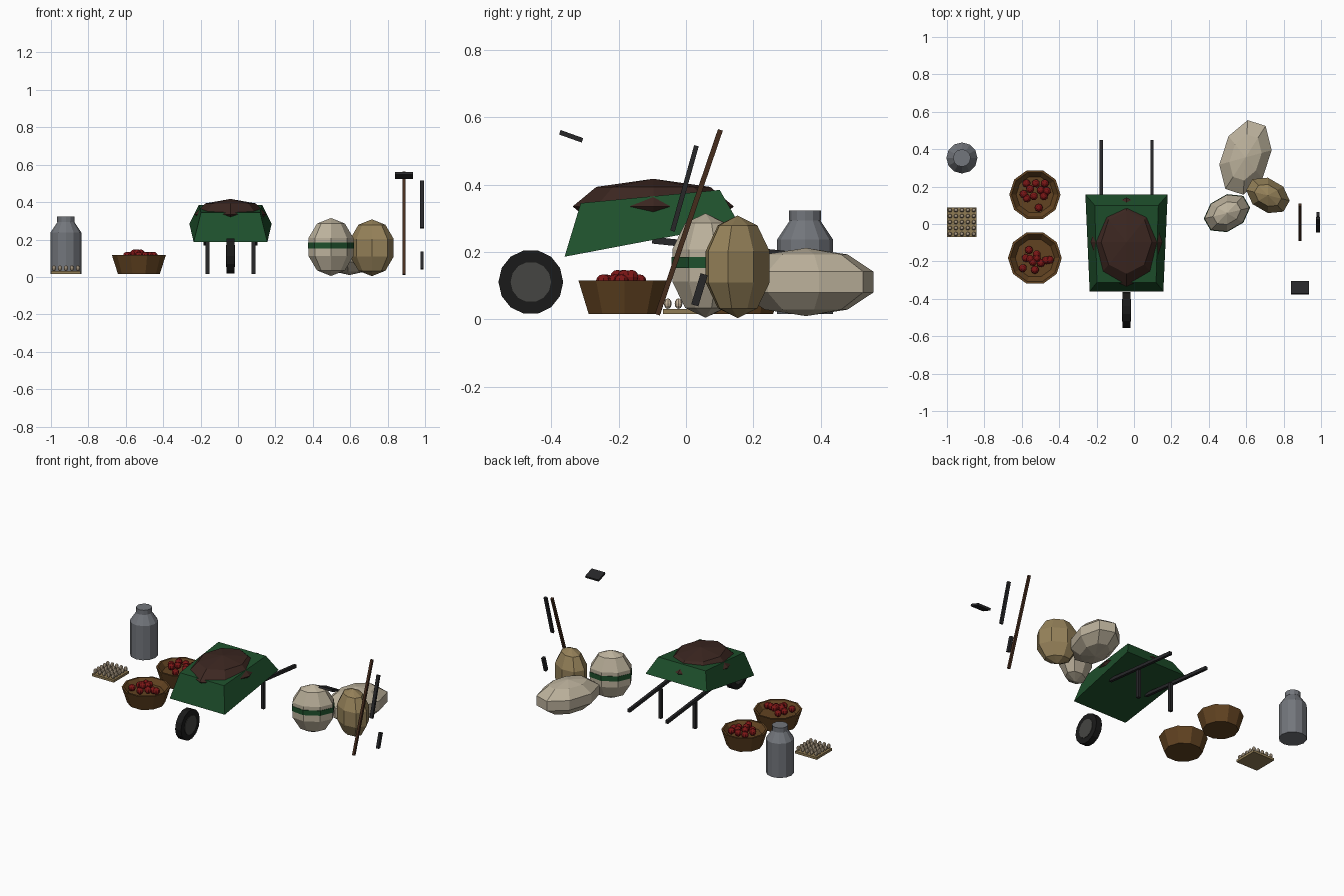
import bpy, bmesh, math
from mathutils import Matrix, Vector

if "Cube" in bpy.data.objects:
    bpy.data.objects.remove(bpy.data.objects["Cube"])


def mat(name, r, g, b):
    m = bpy.data.materials.new(name)
    m.diffuse_color = (r, g, b, 1)
    m.use_nodes = True
    m.node_tree.nodes["Principled BSDF"].inputs["Base Color"].default_value = m.diffuse_color
    return m


GREEN = mat("dark_green", .013, .08, .025)
BLACK = mat("black_metal", .02, .02, .022)
RUBBER = mat("rubber", .01, .01, .01)
HUB = mat("hub_grey", .06, .06, .055)
SOIL = mat("soil", .045, .02, .015)
CREAM = mat("cream_sack", .5, .44, .33)
TAN = mat("tan_sack", .3, .22, .1)
STEEL = mat("steel", .17, .18, .2)
WICKER = mat("wicker", .12, .055, .015)
RED = mat("apple_red", .2, .008, .008)
CARD = mat("tray_card", .28, .2, .09)
SHELL = mat("egg_shell", .6, .48, .34)
WOOD = mat("wood", .06, .025, .012)


def finish(name, bm, material):
    bmesh.ops.recalc_face_normals(bm, faces=bm.faces)
    me = bpy.data.meshes.new(name)
    bm.to_mesh(me)
    bm.free()
    me.materials.append(material)
    ob = bpy.data.objects.new(name, me)
    bpy.context.collection.objects.link(ob)
    return ob


def blob(bm, loc, size, seg, rings, turn=0, offset=0):
    """Low-poly ellipsoid."""
    m = (Matrix.Translation(loc) @ Matrix.Rotation(math.radians(turn), 4, 'Z')
         @ Matrix.Diagonal((*size, 1)) @ Matrix.Rotation(math.radians(offset), 4, 'Z'))
    bmesh.ops.create_uvsphere(bm, u_segments=seg, v_segments=rings, radius=1, matrix=m)


def lathe(name, profile, sides, loc, material, close=True):
    """Stack of rings (radius, z) joined into a flat-faced solid."""
    bm = bmesh.new()
    rings = [[bm.verts.new((loc[0] + r * math.cos(2 * math.pi * i / sides),
                            loc[1] + r * math.sin(2 * math.pi * i / sides), z))
              for i in range(sides)] for r, z in profile]
    for a, b in zip(rings, rings[1:]):
        for i in range(sides):
            j = (i + 1) % sides
            bm.faces.new((a[i], a[j], b[j], b[i]))
    if close:
        bm.faces.new(rings[0])
        bm.faces.new(rings[-1])
    return finish(name, bm, material)


def bar(name, a, b, width, depth, material):
    """Box between two points lying in a plane of constant x."""
    a, b = Vector(a), Vector(b)
    d = b - a
    bm = bmesh.new()
    m = (Matrix.Translation((a + b) / 2) @ Matrix.Rotation(math.atan2(-d.y, d.z), 4, 'X')
         @ Matrix.Diagonal((width, depth, d.length, 1)))
    bmesh.ops.create_cube(bm, size=1, matrix=m)
    return finish(name, bm, material)


def disc(name, loc, radius, width, sides, material):
    bm = bmesh.new()
    m = Matrix.Translation(loc) @ Matrix.Rotation(math.pi / 2, 4, 'Y')
    bmesh.ops.create_cone(bm, cap_ends=True, segments=sides, radius1=radius,
                          radius2=radius, depth=width, matrix=m)
    return finish(name, bm, material)


# Wheelbarrow: tilted tray, soil mound, wheel, handles and legs
CX = -.04
bm = bmesh.new()
rings = []
for prof in (((.197, -.36, .186), (.22, .157, .284)), ((.158, -.312, .345), (.17, .1, .384))):
    (fx, fy, fz), (bx, by, bz) = prof
    rings.append([bm.verts.new(p) for p in ((CX - fx, fy, fz), (CX + fx, fy, fz),
                                            (CX + bx, by, bz), (CX - bx, by, bz))])
for i in range(4):
    j = (i + 1) % 4
    bm.faces.new((rings[0][i], rings[0][j], rings[1][j], rings[1][i]))
bm.faces.new(rings[0])
bm.faces.new(rings[1])
finish("barrow_tray", bm, GREEN)

bm = bmesh.new()
blob(bm, (CX, -.097, .335), (.192, .239, .082), 8, 4)
finish("soil_mound", bm, SOIL)

disc("barrow_tyre", (CX, -.46, .111), .096, .042, 14, RUBBER)
disc("barrow_hub", (CX, -.46, .111), .06, .048, 14, HUB)
for side, s in (("left", -1), ("right", 1)):
    bar(side + "_handle", (CX + s * .136, -.1, .235), (CX + s * .136, .449, .177), .018, .02, BLACK)
    bar(side + "_leg", (CX + s * .123, .14, .016), (CX + s * .123, .14, .205), .02, .02, BLACK)

# Sacks
for name, loc, size, turn, m in (
        ("banded_sack", (.497, .058, .16), (.135, .097, .155), 30, CREAM),
        ("tan_sack", (.716, .153, .156), (.131, .093, .152), -30, TAN),
        ("lying_sack", (.596, .356, .111), (.138, .22, .101), -18, CREAM)):
    bm = bmesh.new()
    blob(bm, loc, size, 8, 5, turn, 22.5)
    finish(name, bm, m)

# Green band around the first sack
band = lathe("sack_band", [(1, .153), (1, .185)], 8, (0, 0), GREEN)
band.data.transform(Matrix.Translation((.497, .058, 0)) @ Matrix.Rotation(math.radians(30), 4, 'Z')
                    @ Matrix.Diagonal((.132, .095, 1, 1)) @ Matrix.Rotation(math.radians(22.5), 4, 'Z'))

# Milk can
lathe("milk_can", [(.083, .016), (.083, .237), (.044, .295)], 12, (-.92, .353), STEEL)
lathe("milk_can_lid", [(.047, .293), (.047, .323)], 12, (-.92, .353), STEEL)

# Baskets of apples; apple spots are offsets from the basket centre
spots = {
    "back": ((-.53, .157), .137, [(-.045, .06), (.005, .06), (.053, .06), (-.06, .003), (-.005, -.008),
             (.032, .024), (.048, -.008), (.064, .019), (.021, -.07), (-.043, -.02), (-.025, .03)]),
    "front": ((-.53, -.182), .144, [(-.032, .043), (-.048, 0), (.01, 0), (.059, -.012), (-.064, -.054),
              (.032, -.027), (-.011, -.021), (.08, -.01), (0, -.063), (.01, .02), (-.025, -.005)]),
}
for name, (c, r, apples) in spots.items():
    k = r / .144
    lathe(name + "_basket", [(.112 * k, .016), (r, .116), (r - .012, .116), (.105 * k, .085)],
          10, c, WICKER)
    bm = bmesh.new()
    for i, (dx, dy) in enumerate(apples):
        z = .126 if math.hypot(dx, dy) < .04 else .113
        blob(bm, (c[0] + dx, c[1] + dy, z), (.022, .022, .021), 8, 6, i * 17)
    finish(name + "_apples", bm, RED)

# Egg tray with a five by five grid of eggs
TX, TY = -.92, .01
bm = bmesh.new()
bmesh.ops.create_cube(bm, size=1, matrix=Matrix.Translation((TX, TY, .023))
                      @ Matrix.Diagonal((.157, .157, .015, 1)))
finish("egg_tray", bm, CARD)
bm = bmesh.new()
for i in range(-2, 3):
    for j in range(-2, 3):
        blob(bm, (TX + i * .032, TY + j * .032, .047), (.0115, .0115, .0155), 8, 6)
finish("eggs", bm, SHELL)

# Leaning tools and loose blade
bar("tool_pole", (.888, -.085, .014), (.888, .102, .562), .015, .015, WOOD)
bar("tool_blade", (.888, -.374, .555), (.888, -.307, .531), .095, .014, BLACK)
bar("short_shaft", (.984, -.04, .262), (.984, .031, .515), .02, .014, BLACK)
bar("short_grip", (.984, .026, .042), (.984, .054, .134), .017, .022, BLACK)
